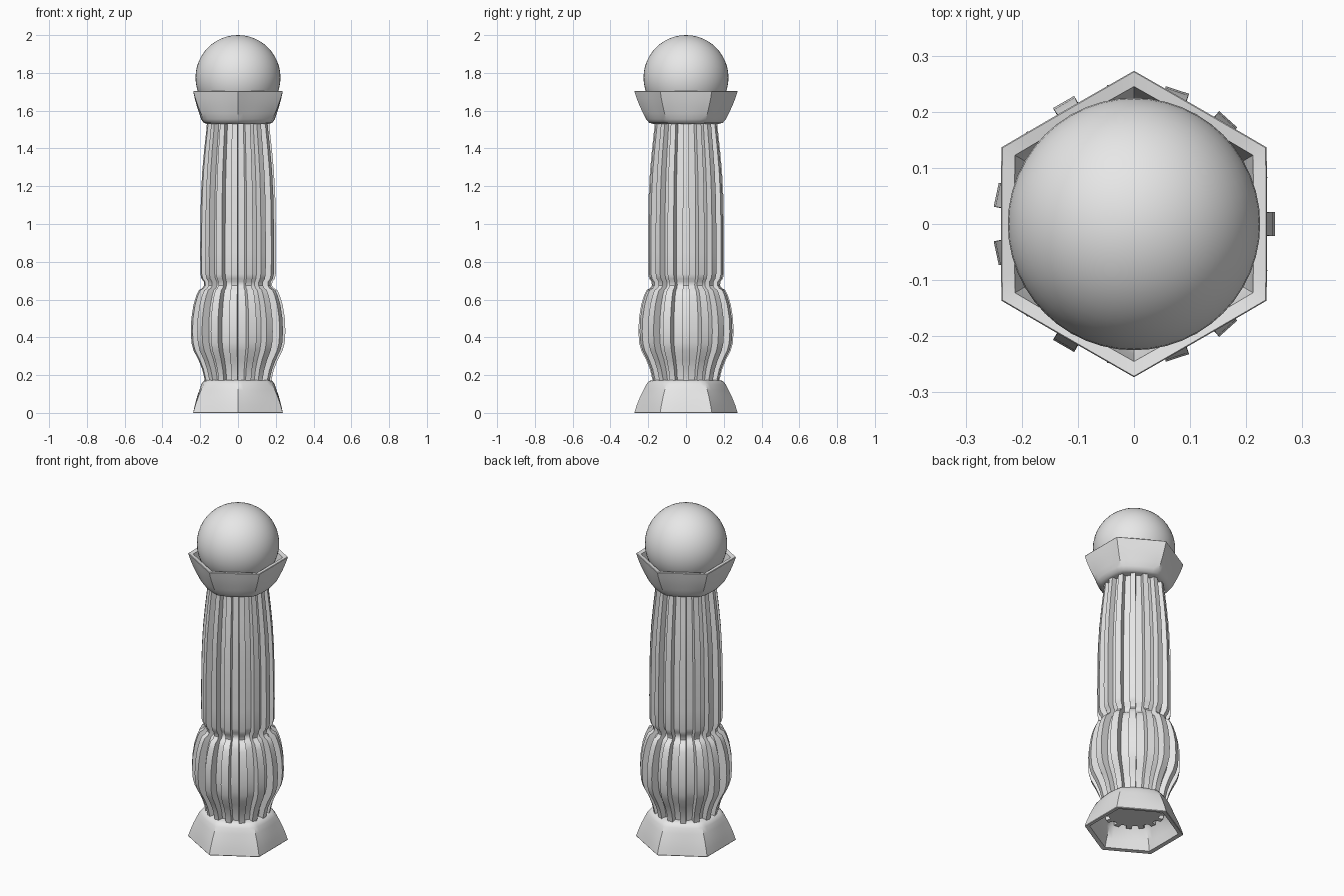
import bpy, bmesh, math

cube = bpy.data.objects.get("Cube")
if cube:
    bpy.data.objects.remove(cube, do_unlink=True)

stone = bpy.data.materials.new("plain_grey")
stone.diffuse_color = (0.8, 0.8, 0.8, 1)
stone.use_nodes = True
stone.node_tree.nodes["Principled BSDF"].inputs["Base Color"].default_value = (0.8, 0.8, 0.8, 1)


def finish(name, bm):
    bmesh.ops.recalc_face_normals(bm, faces=bm.faces)
    mesh = bpy.data.meshes.new(name)
    bm.to_mesh(mesh)
    bm.free()
    mesh.materials.append(stone)
    obj = bpy.data.objects.new(name, mesh)
    bpy.context.collection.objects.link(obj)
    bpy.ops.object.select_all(action="DESELECT")
    obj.select_set(True)
    bpy.context.view_layer.objects.active = obj
    bpy.ops.object.shade_smooth_by_angle(angle=math.radians(38))
    return obj


def loft(name, rings):
    """Skin a stack of closed rings and cap both ends."""
    bm = bmesh.new()
    loops = [[bm.verts.new(p) for p in ring] for ring in rings]
    for low, high in zip(loops, loops[1:]):
        n = len(low)
        for i in range(n):
            j = (i + 1) % n
            bm.faces.new((low[i], low[j], high[j], high[i]))
    bm.faces.new(loops[0][::-1])
    bm.faces.new(loops[-1])
    return finish(name, bm)


# Hexagonal cup that rounds off towards its closed end
def hex_ring(flat, corner, z, sides=48):
    ring = []
    for i in range(sides):
        a = 2 * math.pi * i / sides
        off = (a + math.pi / 6) % (math.pi / 3) - math.pi / 6
        blend = (1 / math.cos(off) - 1) / (2 / math.sqrt(3) - 1)
        r = flat + (corner - flat) * blend
        ring.append((r * math.cos(a), r * math.sin(a), z))
    return ring


# (radius at flat, radius at corner, height above the closed end)
CUP = [
    (0.165, 0.175, 0), (0.182, 0.195, 0.006), (0.195, 0.211, 0.025),
    (0.205, 0.226, 0.055), (0.217, 0.243, 0.09), (0.229, 0.261, 0.135),
    (0.237, 0.273, 0.172), (0.235, 0.271, 0.175), (0.213, 0.245, 0.171),
    (0.205, 0.232, 0.12), (0.192, 0.21, 0.06), (0.175, 0.185, 0.035),
]
loft("top_cup", [hex_ring(f, c, 1.53 + h) for f, c, h in CUP])
loft("base", [hex_ring(f, c, 0.175 - h) for f, c, h in CUP])


# Ribbed shaft: straight-sided ribs around a round core
RIBS = 15


def rib_ring(outer, z):
    core = outer * 0.83
    half = core * math.sin(math.pi / RIBS / 2)
    ring = []
    for i in range(RIBS):
        a = 2 * math.pi * i / RIBS
        c, s = math.cos(a), math.sin(a)
        root = math.sqrt(core ** 2 - half ** 2)
        for r, t in ((root, -half), (outer, -half), (outer, half), (root, half)):
            ring.append((r * c - t * s, r * s + t * c, z))
    return ring


# (outer radius, height)
SHAFT = [
    (0.172, 0.11), (0.178, 0.18), (0.19, 0.23), (0.21, 0.28), (0.236, 0.33),
    (0.247, 0.37), (0.251, 0.43), (0.248, 0.5), (0.237, 0.57), (0.222, 0.62),
    (0.208, 0.65), (0.19, 0.66), (0.18, 0.675), (0.182, 0.695), (0.194, 0.71),
    (0.2, 0.735), (0.201, 0.85), (0.2, 1.0), (0.197, 1.15), (0.19, 1.28),
    (0.179, 1.4), (0.168, 1.5), (0.163, 1.56),
]
loft("ribbed_shaft", [rib_ring(r, z) for r, z in SHAFT])

# Ball resting in the cup
bm = bmesh.new()
bmesh.ops.create_uvsphere(bm, u_segments=48, v_segments=24, radius=0.225)
bmesh.ops.translate(bm, verts=bm.verts, vec=(0, 0, 1.775))
finish("ball", bm)
